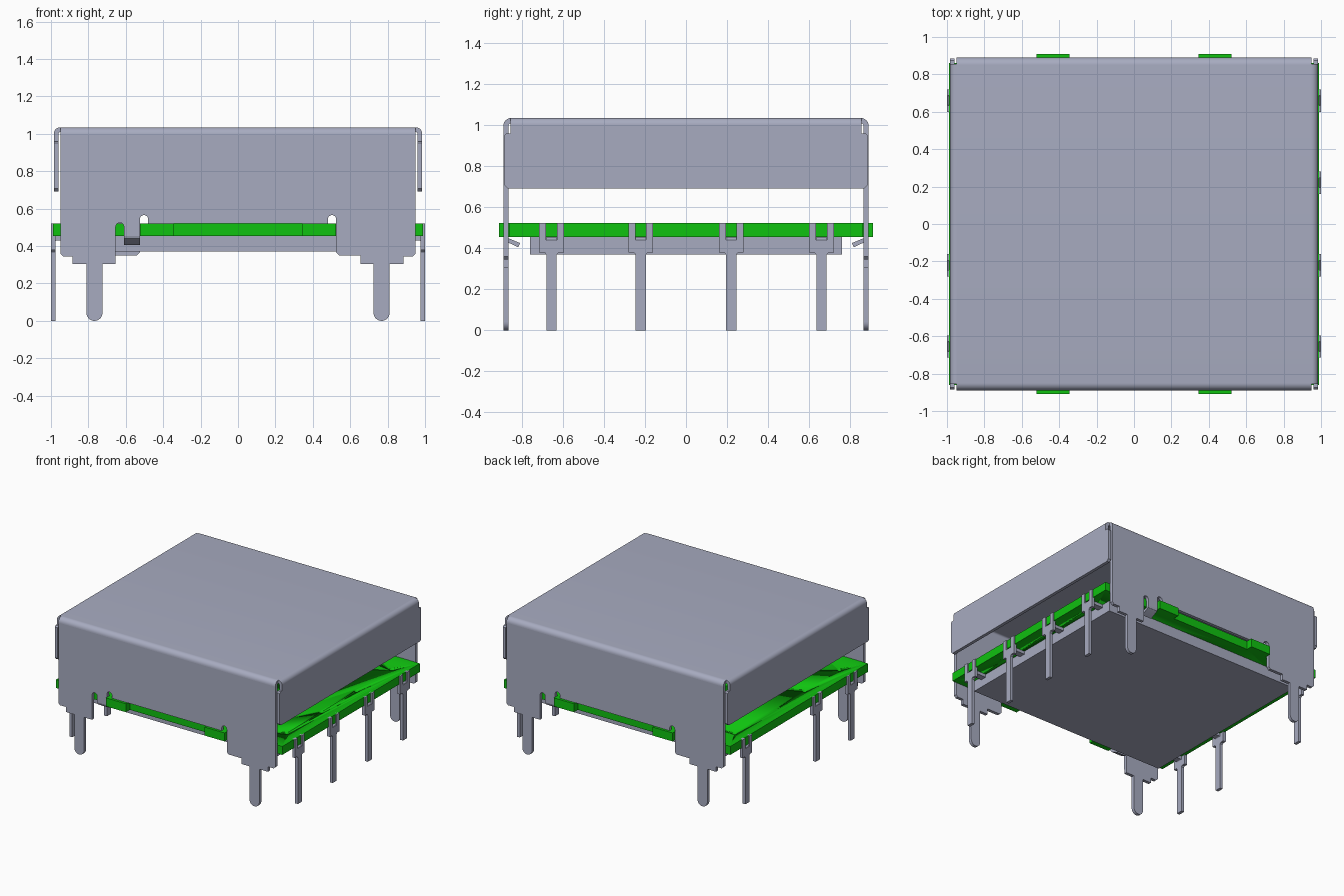
import bpy, bmesh, math
from mathutils import Matrix

if "Cube" in bpy.data.objects:
    bpy.data.objects.remove(bpy.data.objects["Cube"])


def material(name, rgb):
    m = bpy.data.materials.new(name)
    m.diffuse_color = (*rgb, 1)
    m.use_nodes = True
    m.node_tree.nodes["Principled BSDF"].inputs["Base Color"].default_value = m.diffuse_color
    return m


METAL = material("blue_grey_metal", (0.39, 0.41, 0.53))
GREEN = material("board_green", (0.005, 0.54, 0.005))


def arc(cx, cy, r, a0, a1, n=10):
    return [(cx + r * math.cos(math.radians(a0 + (a1 - a0) * i / n)),
             cy + r * math.sin(math.radians(a0 + (a1 - a0) * i / n))) for i in range(n + 1)]


def rect(a0, b0, a1, b1):
    return [(a0, b0), (a1, b0), (a1, b1), (a0, b1)]


def prism(name, parts, mat, turn=False):
    """Each part is (axis, outline, low, high); turn rotates half a turn about z."""
    bm = bmesh.new()
    place = {"x": lambda a, b, t: (t, a, b),
             "y": lambda a, b, t: (a, t, b),
             "z": lambda a, b, t: (a, b, t)}
    for axis, pts, lo, hi in parts:
        low = [bm.verts.new(place[axis](a, b, lo)) for a, b in pts]
        high = [bm.verts.new(place[axis](a, b, hi)) for a, b in pts]
        bm.faces.new(low)
        bm.faces.new(high[::-1])
        n = len(pts)
        for i in range(n):
            j = (i + 1) % n
            bm.faces.new((low[i], high[i], high[j], low[j]))
    bmesh.ops.recalc_face_normals(bm, faces=bm.faces[:])
    if turn:
        bm.transform(Matrix.Rotation(math.pi, 4, "Z"))
    me = bpy.data.meshes.new(name)
    bm.to_mesh(me)
    bm.free()
    me.materials.append(mat)
    ob = bpy.data.objects.new(name, me)
    bpy.context.collection.objects.link(ob)
    bpy.ops.object.select_all(action="DESELECT")
    ob.select_set(True)
    bpy.context.view_layer.objects.active = ob
    bpy.ops.object.shade_smooth_by_angle(angle=math.radians(30))
    return ob


# Cover top with rounded front and back bends
top_outline = (arc(0.85, 0.995, 0.04, 0, 90) + arc(-0.85, 0.995, 0.04, 90, 180)
               + arc(-0.85, 0.995, 0.015, 180, 90) + arc(0.85, 0.995, 0.015, 90, 0))
prism("cover_top", [("x", top_outline, -0.95, 0.95)], METAL)

# Front and back walls with notches, rounded legs and a bent locking tab
wall = ([(-0.95, 0.995), (-0.95, 0.36), (-0.935, 0.345), (-0.885, 0.345),
         (-0.885, 0.305), (-0.81, 0.305)]
        + arc(-0.7675, 0.0425, 0.0425, 180, 360, 14)
        + [(-0.725, 0.305), (-0.655, 0.305)]
        + arc(-0.632, 0.503, 0.022, 180, 0)
        + [(-0.61, 0.455), (-0.525, 0.455)]
        + arc(-0.5025, 0.543, 0.0225, 180, 0)
        + [(-0.48, 0.522), (0.48, 0.522)]
        + arc(0.5025, 0.543, 0.0225, 180, 0)
        + [(0.525, 0.365), (0.54, 0.35), (0.655, 0.35), (0.655, 0.305), (0.725, 0.305)]
        + arc(0.7675, 0.0425, 0.0425, 180, 360, 14)
        + [(0.81, 0.305), (0.885, 0.305), (0.885, 0.345), (0.935, 0.345),
           (0.95, 0.36), (0.95, 0.995)])
tab = [(-0.89, 0.455), (-0.885, 0.44), (-0.873, 0.431), (-0.818, 0.405),
       (-0.808, 0.425), (-0.868, 0.45), (-0.865, 0.455)]
for name, turn in (("front_wall", False), ("back_wall", True)):
    prism(name, [("y", wall, -0.89, -0.865), ("x", tab, -0.61, -0.525)], METAL, turn)

# Short side flaps, narrowed at the upper corners
flap = [(-0.87, 0.692), (0.87, 0.692), (0.885, 0.707), (0.885, 0.95), (0.875, 0.96),
        (0.855, 0.96), (0.855, 1.0), (-0.855, 1.0), (-0.855, 0.96), (-0.875, 0.96),
        (-0.885, 0.95), (-0.885, 0.707)]
bend = arc(0.95, 1.0, 0.035, 0, 90) + arc(0.95, 1.0, 0.01, 90, 0)
for name, turn in (("right_flap", False), ("left_flap", True)):
    prism(name, [("x", flap, 0.96, 0.985), ("y", bend, -0.855, 0.855)], METAL, turn)

# Circuit board with two edge tabs at front and back
half = [(0.99, 0.86), (0.52, 0.86), (0.52, 0.91), (0.345, 0.91), (0.345, 0.86),
        (-0.345, 0.86), (-0.345, 0.91), (-0.52, 0.91), (-0.52, 0.86), (-0.99, 0.86)]
board = prism("circuit_board",
              [("z", half + [(-x, -y) for x, y in half], 0.455, 0.522)], GREEN)

# Pin positions: four on the right, three on the left
pins = [(1, y) for y in (-0.655, -0.22, 0.22, 0.66)] + [(-1, y) for y in (-0.655, -0.22, 0.66)]

# Small holes in the board beside each pin
cutter = prism("hole_cutter",
               [("z", arc(s * 0.885, y, 0.02, 0, 337.5, 15), 0.4, 0.6) for s, y in pins], GREEN)
cutter.hide_render = True
cutter.hide_viewport = True
cut = board.modifiers.new("holes", "BOOLEAN")
cut.operation = "DIFFERENCE"
cut.solver = "EXACT"
cut.object = cutter

# Flat block under the board
prism("base_block", [("z", rect(-0.87, -0.76, 0.87, 0.76), 0.37, 0.454)], METAL)

# Forked terminal pins, each with a bent lug under the board
fork = [(-0.025, 0), (0.025, 0), (0.025, 0.368), (0.033, 0.378), (0.06, 0.378),
        (0.06, 0.522), (0.026, 0.522), (0.026, 0.44), (-0.026, 0.44), (-0.026, 0.522),
        (-0.06, 0.522), (-0.06, 0.378), (-0.033, 0.378), (-0.025, 0.368)]
lug = (arc(0.97, 0.424, 0.03, 0, 90, 6) + [(0.86, 0.454), (0.86, 0.43)]
       + arc(0.97, 0.424, 0.006, 90, 0, 4))
for i, (s, y) in enumerate(pins):
    yc = y * s
    prism(f"terminal_pin_{i + 1}",
          [("x", [(yc + a, b) for a, b in fork], 0.976, 1.0),
           ("y", lug, yc - 0.025, yc + 0.025)], METAL, s < 0)
